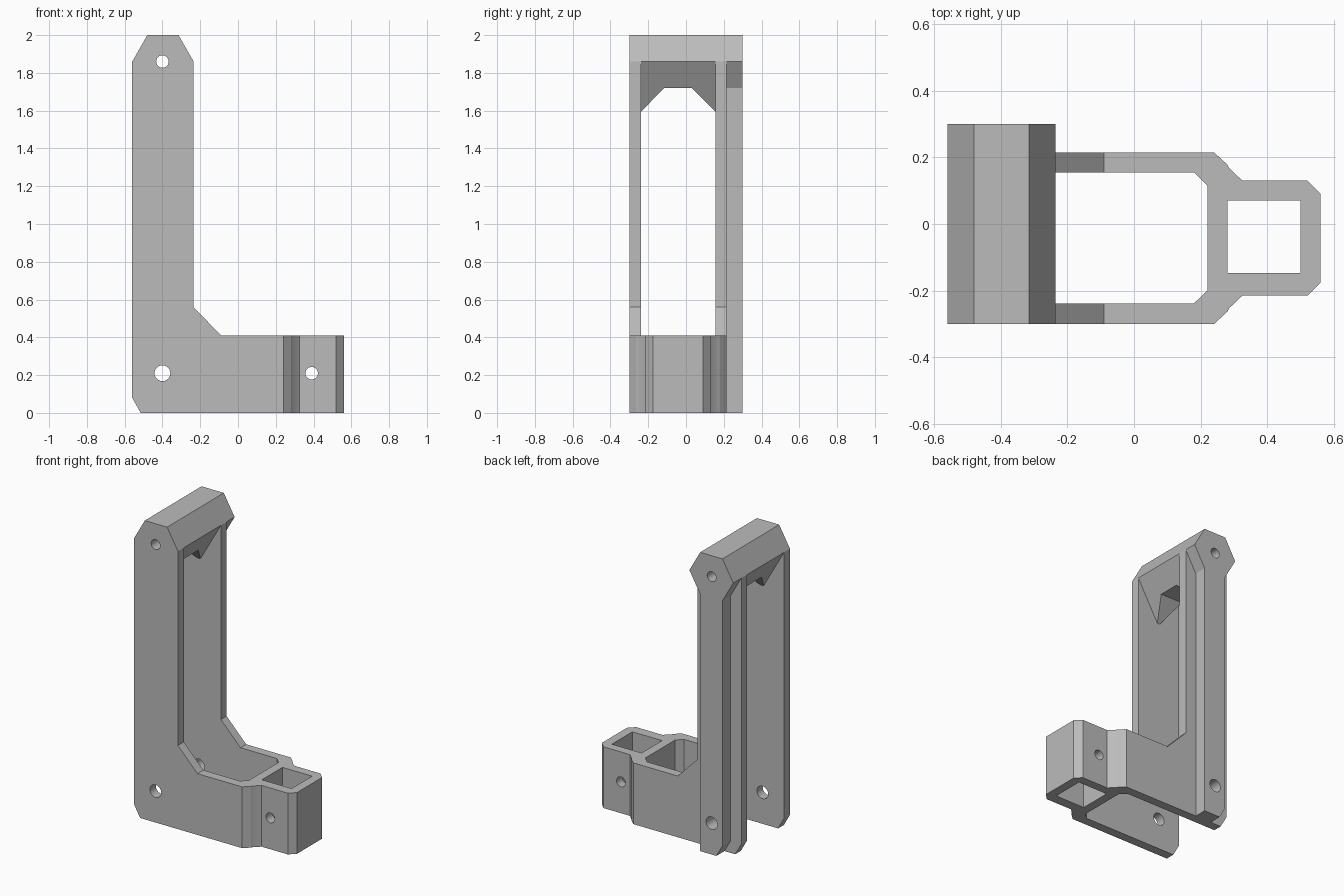
import bpy, bmesh, math
from mathutils import Vector

cube = bpy.data.objects.get("Cube")
if cube:
    bpy.data.objects.remove(cube, do_unlink=True)

grey = bpy.data.materials.new("plain grey")
grey.use_nodes = True
colour = (0.5, 0.5, 0.5, 1)
grey.diffuse_color = colour
grey.node_tree.nodes["Principled BSDF"].inputs["Base Color"].default_value = colour


def finish(name, bm):
    bmesh.ops.recalc_face_normals(bm, faces=bm.faces)
    mesh = bpy.data.meshes.new(name)
    bm.to_mesh(mesh)
    bm.free()
    mesh.materials.append(grey)
    ob = bpy.data.objects.new(name, mesh)
    bpy.context.collection.objects.link(ob)
    return ob


def prism(name, profile, axis, lo, hi):
    """Extrude a 2D profile along y (profile in xz) or z (profile in xy)."""
    bm = bmesh.new()
    if axis == "y":
        pts, push = [(a, lo, b) for a, b in profile], (0, hi - lo, 0)
    else:
        pts, push = [(a, b, lo) for a, b in profile], (0, 0, hi - lo)
    face = bm.faces.new([bm.verts.new(p) for p in pts])
    out = bmesh.ops.extrude_face_region(bm, geom=[face])
    verts = [v for v in out["geom"] if isinstance(v, bmesh.types.BMVert)]
    bmesh.ops.translate(bm, verts=verts, vec=Vector(push))
    return finish(name, bm)


def combine(target, other, operation):
    mod = target.modifiers.new(operation, "BOOLEAN")
    mod.operation = operation
    mod.solver = "EXACT"
    mod.object = other
    bpy.context.view_layer.objects.active = target
    bpy.ops.object.modifier_apply(modifier=mod.name)
    bpy.data.objects.remove(other, do_unlink=True)


FRONT, FRONT_IN, BACK_IN, BACK, RIB = -0.30, -0.238, 0.155, 0.215, 0.30
L, R, CL, CR = -0.56, -0.235, -0.48, -0.315
FOOT = 0.41

# L-shaped side plates
plate = [(L, 0.08), (-0.515, 0), (0.18, 0), (0.18, FOOT), (-0.09, FOOT),
         (R, 0.56), (R, 1.86), (CR, 2), (CL, 2), (L, 1.86)]
bracket = prism("bracket", plate, "y", FRONT, FRONT_IN)
combine(bracket, prism("back_plate", plate, "y", BACK_IN, BACK), "UNION")

# Socket collar joining the plates at the foot
half = [(0.18, BACK), (0.24, BACK), (0.28, 0.178), (0.285, 0.168),
        (0.325, 0.13), (0.52, 0.13), (0.56, 0.09)]
inner = [(0.22, 0.115), (0.18, BACK_IN)]
mid = (FRONT + BACK) / 2


def flip(points):
    return [(x, 2 * mid - y) for x, y in reversed(points)]


ring = half + flip(half) + [(0.18, FRONT_IN)] + flip(inner)[1:] + inner
combine(bracket, prism("socket_collar", ring, "z", 0, FOOT), "UNION")
socket = [(0.28, -0.147), (0.50, -0.147), (0.50, 0.07), (0.28, 0.07)]
combine(bracket, prism("socket_cutter", socket, "z", -0.1, 0.6), "DIFFERENCE")

# Hexagonal cross bar, and boss behind the back plate
hexagon = [(L, 1.86), (CL, 1.72), (CR, 1.72), (R, 1.86), (CR, 2), (CL, 2)]
combine(bracket, prism("cross_bar", hexagon, "y", FRONT_IN, BACK_IN), "UNION")

# Rear rib running down from the boss, chamfered at its lower outer corner
rib = [(CL, 0.08), (-0.435, 0), (CR, 0), (CR, 1.72), (R, 1.86),
       (CR, 2), (CL, 2), (L, 1.86), (CL, 1.72)]
combine(bracket, prism("rear_rib", rib, "y", BACK, RIB), "UNION")

# Wedge gussets under the cross bar
for wall, tip in ((FRONT_IN, -0.115), (BACK_IN, 0.03)):
    bm = bmesh.new()
    for p in [(CL, wall, 1.72), (CR, wall, 1.72), (-0.408, wall, 1.595),
              (-0.387, wall, 1.595), (CL, tip, 1.72), (CR, tip, 1.72)]:
        bm.verts.new(p)
    bmesh.ops.convex_hull(bm, input=bm.verts)
    combine(bracket, finish("gusset", bm), "UNION")

# Pin holes bored through front to back
for x, z, r in ((-0.40, 0.21, 0.042), (-0.40, 1.86, 0.033), (0.39, 0.21, 0.033)):
    circle = [(x + r * math.cos(i * math.tau / 24), z + r * math.sin(i * math.tau / 24))
              for i in range(24)]
    combine(bracket, prism("hole_cutter", circle, "y", -0.5, 0.5), "DIFFERENCE")

# Smooth the bores, keep the body edges crisp
bpy.ops.object.select_all(action="DESELECT")
bracket.select_set(True)
bpy.context.view_layer.objects.active = bracket
bpy.ops.object.shade_smooth_by_angle(angle=math.radians(20))
